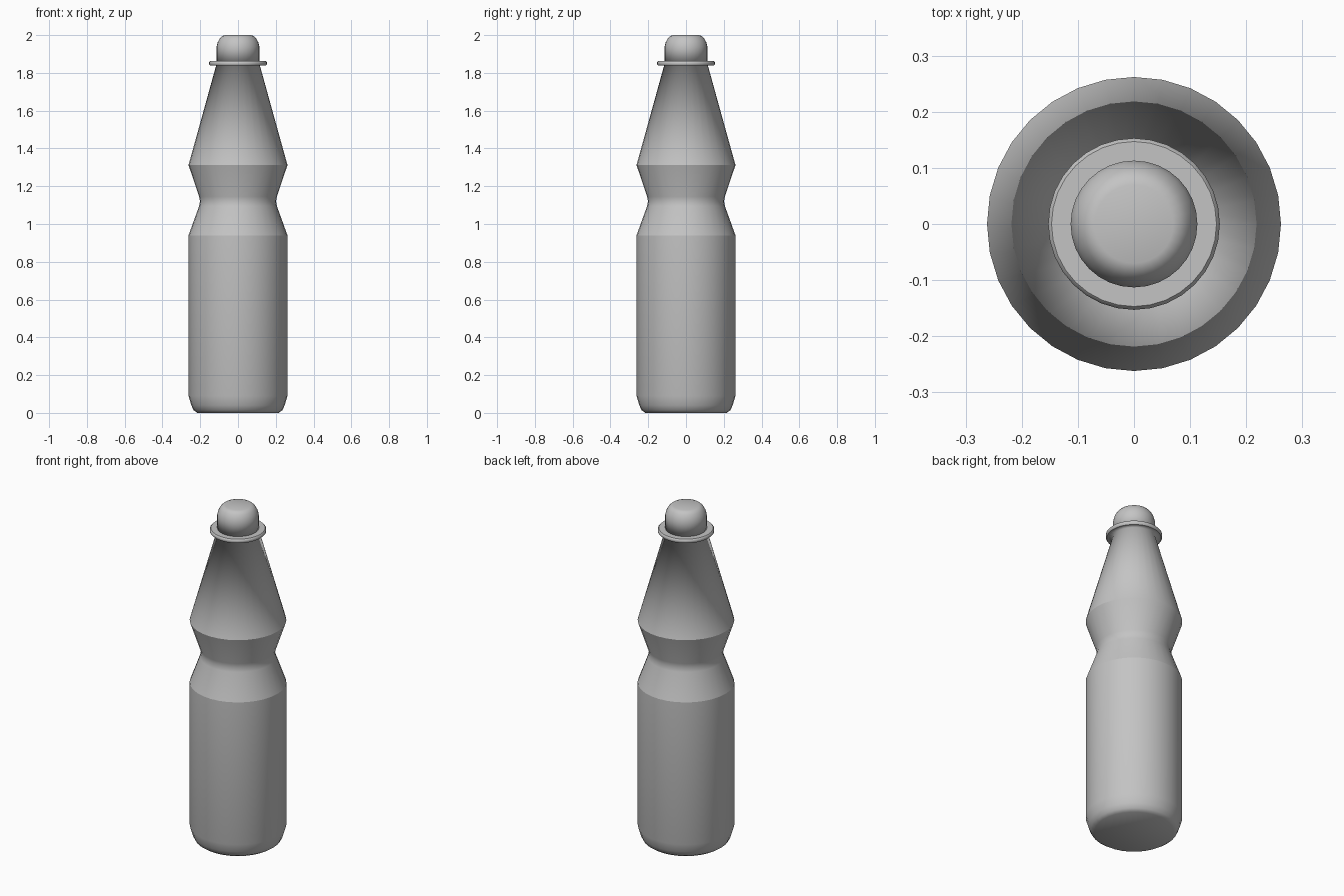
import bpy, bmesh, math

cube = bpy.data.objects.get("Cube")
if cube:
    bpy.data.objects.remove(cube, do_unlink=True)

SIDES = 32

# One plain grey for the whole bottle
grey = bpy.data.materials.new("plain grey")
grey.use_nodes = True
color = (0.55, 0.55, 0.55, 1)
grey.diffuse_color = color
grey.node_tree.nodes["Principled BSDF"].inputs["Base Color"].default_value = color


def lathe(name, profile, creases=()):
    """Spin (radius, height) points about z, close both ends, crease listed rings."""
    bm = bmesh.new()
    rings = []
    for r, z in profile:
        angles = [math.tau * i / SIDES for i in range(SIDES)]
        rings.append([bm.verts.new((r * math.cos(a), r * math.sin(a), z)) for a in angles])
    for low, high in zip(rings, rings[1:]):
        for i in range(SIDES):
            j = (i + 1) % SIDES
            bm.faces.new((low[i], low[j], high[j], high[i]))
    bm.faces.new(rings[0][::-1])
    bm.faces.new(rings[-1])
    for face in bm.faces:
        face.smooth = True
    for k in creases:
        for i in range(SIDES):
            bm.edges.get((rings[k][i], rings[k][(i + 1) % SIDES])).smooth = False
    mesh = bpy.data.meshes.new(name)
    bm.to_mesh(mesh)
    bm.free()
    mesh.materials.append(grey)
    obj = bpy.data.objects.new(name, mesh)
    bpy.context.collection.objects.link(obj)
    return obj


# Body: rounded base, straight wall, pinched grip, tapering neck and collar
lathe("bottle_body", [
    (0.215, 0.0), (0.235, 0.014), (0.247, 0.04), (0.262, 0.09),
    (0.262, 0.94),
    (0.206, 1.095), (0.201, 1.12), (0.206, 1.145),
    (0.262, 1.312),
    (0.116, 1.838),
    (0.147, 1.838), (0.153, 1.844), (0.153, 1.856), (0.147, 1.862),
    (0.11, 1.862),
], creases=(4, 8, 10, 13))

# Cap: short straight wall with a rounded shoulder and small flat top
lathe("bottle_cap", [
    (0.113, 1.86), (0.113, 1.94), (0.107, 1.963),
    (0.096, 1.983), (0.084, 1.995), (0.07, 2.0),
])
